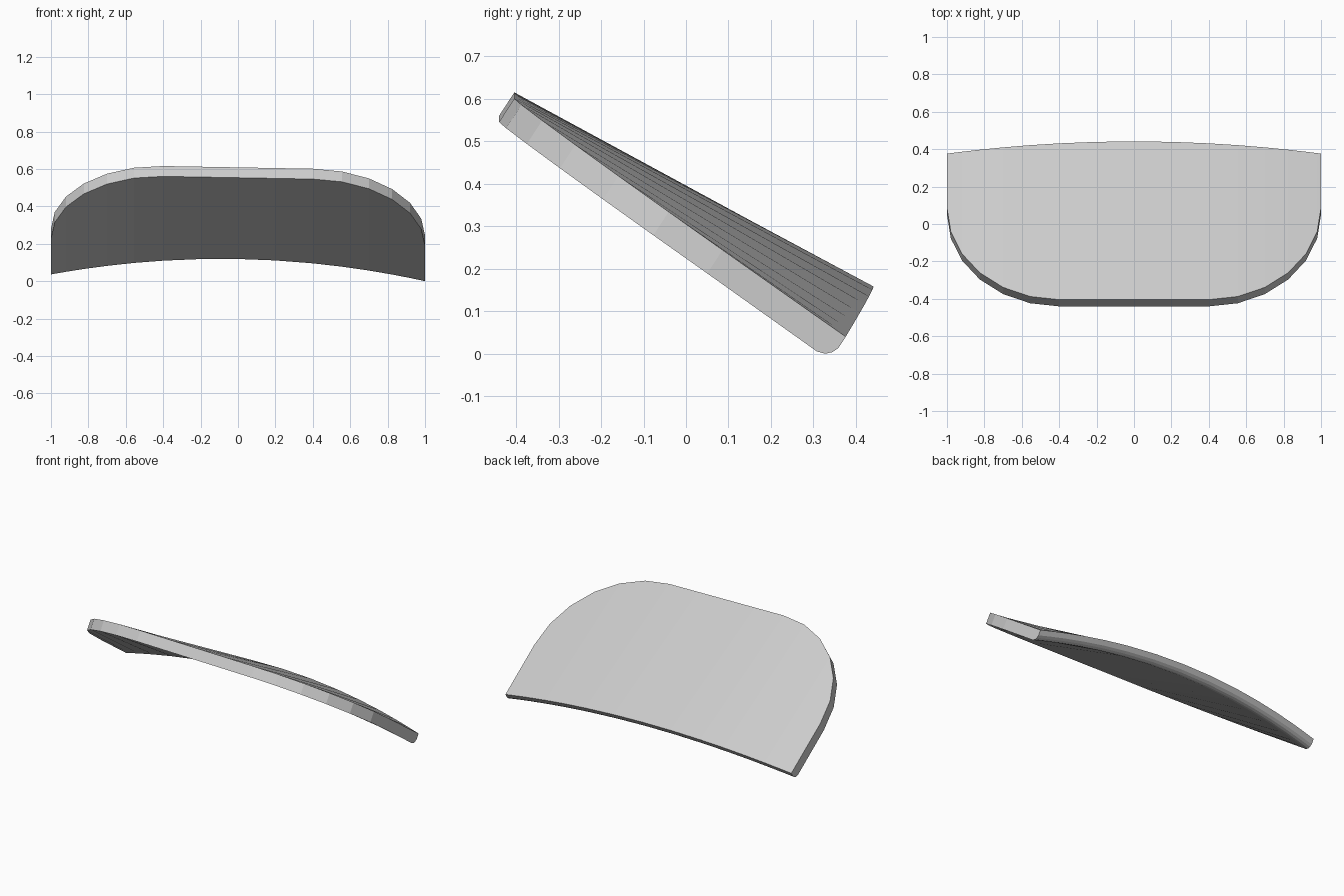
import bpy, bmesh, math

if "Cube" in bpy.data.objects:
    bpy.data.objects.remove(bpy.data.objects["Cube"])

THICK = 0.066          # plate thickness
V_FRONT, V_BACK = -0.669, 0.286   # extents along the slope
RADIUS = 0.6           # rounded front corners
U = (0.837, -0.546)    # slope direction in (y, z)
N = (0.546, 0.837)     # plate normal in (y, z)


def place(x, v, h):
    # slope coordinates to world, with a slight sideways lean
    return (x, v * U[0] + h * N[0], v * U[1] + h * N[1] - 0.018 * x)


def rim_height(v):
    # the curved rim lies in one plane
    return 0.285 - 0.0345 * (v - V_FRONT) / (V_BACK - V_FRONT)


# rim stations: straight front plus 15 degree corner steps
right = [(0.0, V_FRONT), (0.2, V_FRONT)]
for i in range(7):
    a = math.radians(15 * i)
    right.append((0.4 + RADIUS * math.sin(a), V_FRONT + RADIUS * (1 - math.cos(a))))
stations = [(-x, v) for x, v in reversed(right[1:])] + right

# loft closed cross-sections from side to side
bm = bmesh.new()
rings = []
for x, v in stations:
    top = rim_height(v)
    arch = rim_height(V_BACK) + 0.12 * (1 - x * x)
    section = [(v, top), (V_BACK, arch),
               (V_BACK, arch - 0.032),          # rounded lower back edge
               (V_BACK - 0.007, arch - 0.048),
               (V_BACK - 0.019, arch - 0.060),
               (V_BACK - 0.038, arch - THICK),
               (v, top - THICK)]
    rings.append([bm.verts.new(place(x, p, h)) for p, h in section])
for a, b in zip(rings, rings[1:]):
    for i in range(len(a)):
        j = (i + 1) % len(a)
        bm.faces.new((a[i], a[j], b[j], b[i]))
bm.faces.new(rings[0])
bm.faces.new(rings[-1])
bmesh.ops.recalc_face_normals(bm, faces=bm.faces[:])

# stand the plate on the ground
low = min(p.co.z for p in bm.verts)
bmesh.ops.translate(bm, verts=bm.verts[:], vec=(0, 0, -low))

mesh = bpy.data.meshes.new("curved_plate")
bm.to_mesh(mesh)
bm.free()
plate = bpy.data.objects.new("curved_plate", mesh)
bpy.context.collection.objects.link(plate)
